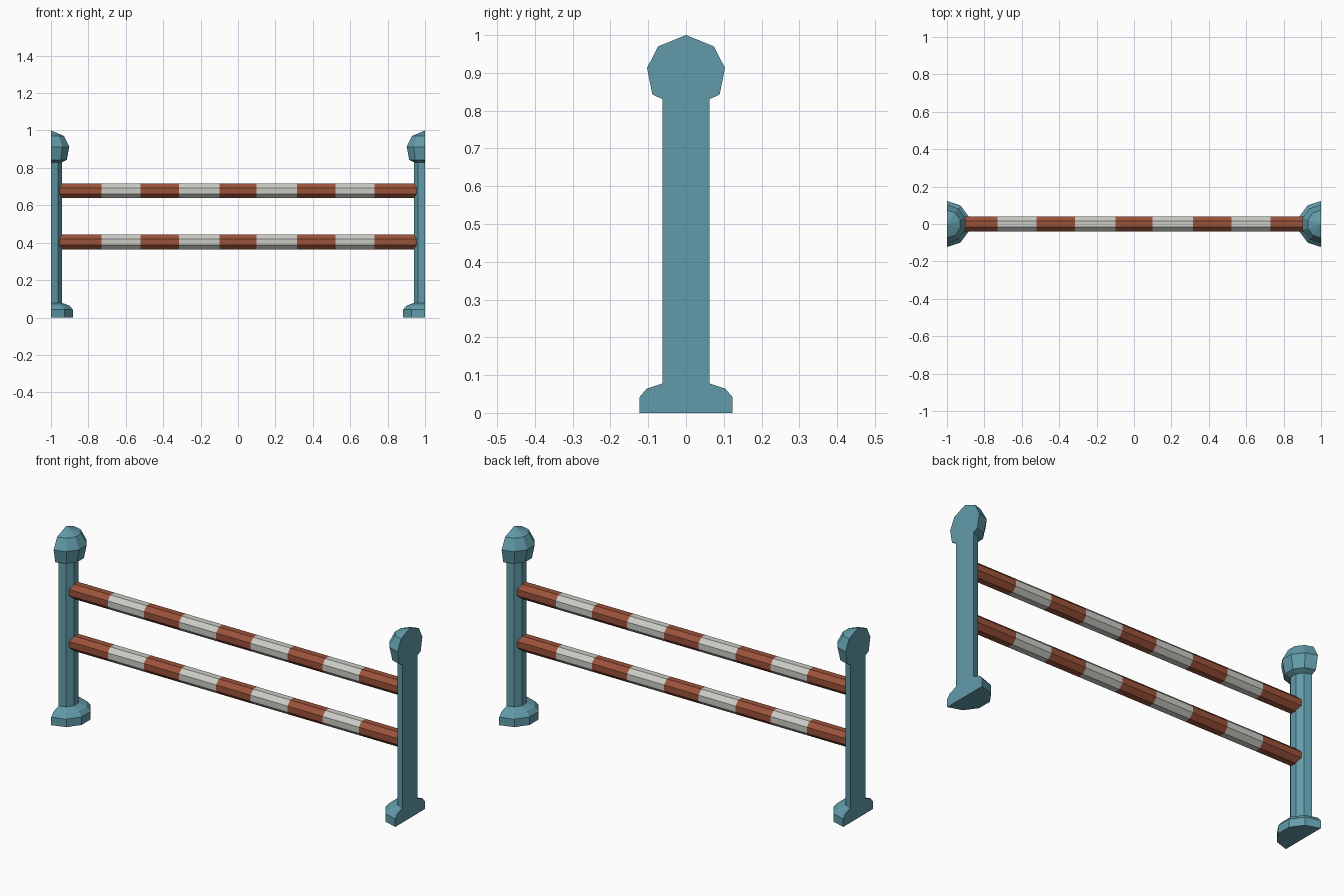
import bpy
import bmesh
from math import sin, cos, pi
from mathutils import Matrix

if "Cube" in bpy.data.objects:
    bpy.data.objects.remove(bpy.data.objects["Cube"], do_unlink=True)


def material(name, rgb):
    m = bpy.data.materials.new(name)
    m.use_nodes = True
    m.diffuse_color = (*rgb, 1)
    m.node_tree.nodes["Principled BSDF"].inputs["Base Color"].default_value = (*rgb, 1)
    return m


teal = material("teal", (0.12, 0.33, 0.40))
red = material("brick_red", (0.33, 0.085, 0.042))
white = material("off_white", (0.60, 0.60, 0.56))


def finish(name, bm, mats):
    bmesh.ops.remove_doubles(bm, verts=bm.verts, dist=0.0001)
    bmesh.ops.recalc_face_normals(bm, faces=bm.faces)
    mesh = bpy.data.meshes.new(name)
    bm.to_mesh(mesh)
    bm.free()
    for m in mats:
        mesh.materials.append(m)
    obj = bpy.data.objects.new(name, mesh)
    bpy.context.collection.objects.link(obj)
    return obj


def loft(bm, rings):
    """Skin closed rings of vertices and close both ends."""
    rings = [[bm.verts.new(p) for p in ring] for ring in rings]
    n = len(rings[0])
    for low, high in zip(rings, rings[1:]):
        for i in range(n):
            j = (i + 1) % n
            bm.faces.new((low[i], low[j], high[j], high[i]))
    bm.faces.new(rings[0])
    bm.faces.new(rings[-1])


# Half-round posts: foot, shaft and faceted cap, flat on the outer side
PROFILE = [(0.123, 0), (0.123, 0.042), (0.104, 0.064), (0.062, 0.078),
           (0.062, 0.83), (0.089, 0.843), (0.103, 0.913), (0.074, 0.97), (0.0005, 1)]
SIDES = 5


def post(name, side):
    bm = bmesh.new()
    angles = [-pi / 2 + pi * i / SIDES for i in range(SIDES + 1)]
    loft(bm, [[(side * (1 - r * cos(a)), r * sin(a), z) for a in angles]
              for r, z in PROFILE])
    finish(name, bm, [teal])


post("left_post", 1)
post("right_post", -1)

# Octagonal rails with alternating painted bands
HALF_STOPS = [0.10, 0.315, 0.52, 0.73, 0.97]
STOPS = [-x for x in reversed(HALF_STOPS)] + HALF_STOPS
RADIUS = 0.039 / cos(pi / 8)


def rail(name, z):
    bm = bmesh.new()
    angles = [pi / 8 + pi * i / 4 for i in range(8)]
    loft(bm, [[(x, RADIUS * cos(a), z + RADIUS * sin(a)) for a in angles]
              for x in STOPS])
    for f in bm.faces:
        x = f.calc_center_median().x
        band = sum(x > s for s in STOPS[1:-1])
        f.material_index = band % 2
    finish(name, bm, [red, white])


rail("upper_rail", 0.677)
rail("lower_rail", 0.404)
